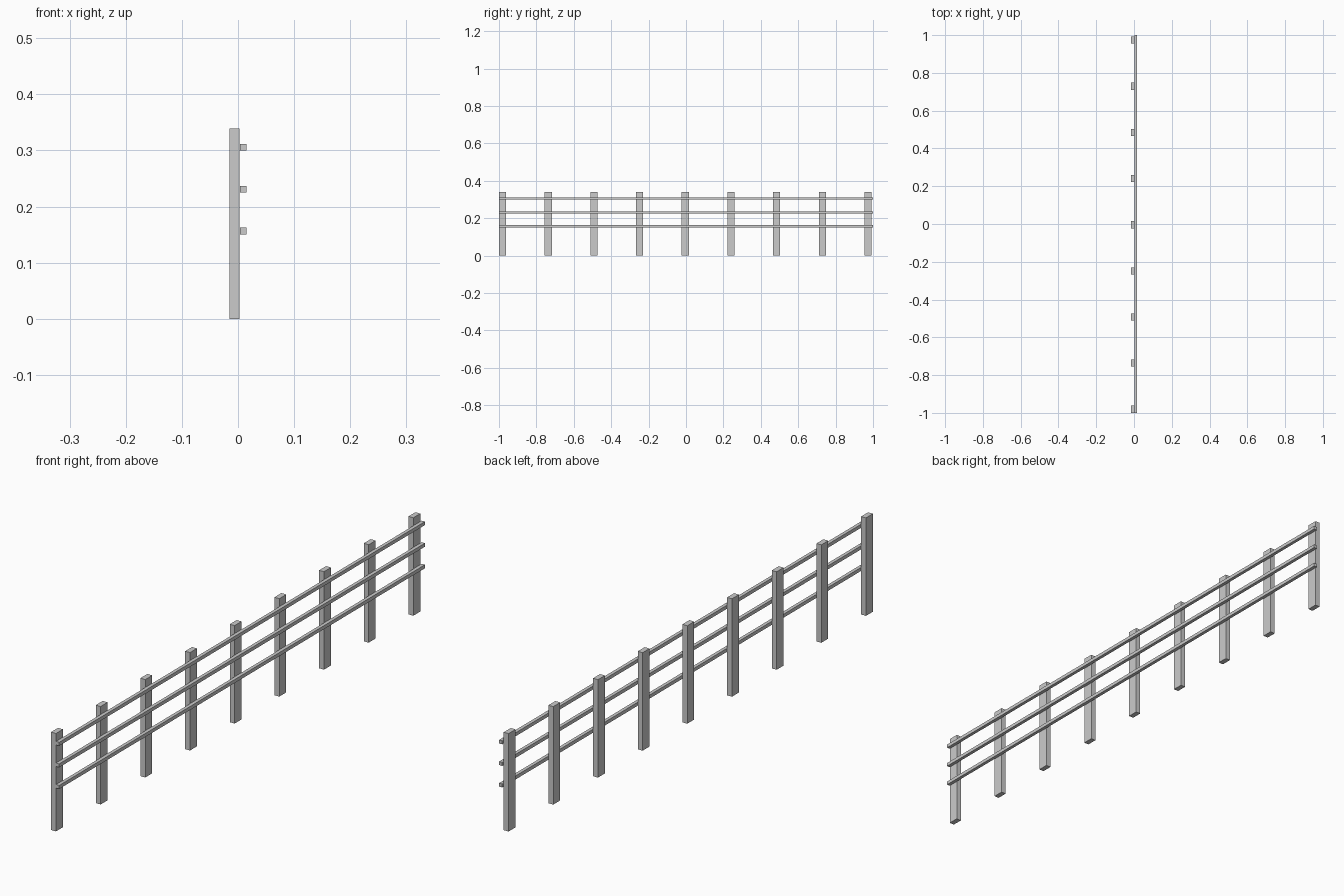
import bpy

if "Cube" in bpy.data.objects:
    bpy.data.objects.remove(bpy.data.objects["Cube"])


def box(name, x, y, z):
    """Box from (min, max) extents on each axis."""
    lo, hi = zip(x, y, z)
    bpy.ops.mesh.primitive_cube_add(size=1, location=[(a + b) / 2 for a, b in zip(lo, hi)])
    ob = bpy.context.object
    ob.name = name
    ob.scale = [b - a for a, b in zip(lo, hi)]
    bpy.ops.object.transform_apply(location=False, rotation=False, scale=True)
    return ob


POSTS, SPACING, FIRST_Y = 9, 0.2443, -0.981
POST_W, POST_H = 0.038, 0.339
RAIL_H = 0.0122

# Upright posts
for i in range(POSTS):
    y = FIRST_Y + i * SPACING
    box(f"post_{i + 1}", (-0.0155, 0.0030),
        (y - POST_W / 2, y + POST_W / 2), (0, POST_H))

# Long horizontal rails fixed to the +x face of the posts
for name, z in (("lower", 0.1563), ("middle", 0.2310), ("upper", 0.3057)):
    box(f"{name}_rail", (0.0035, 0.0155), (-1, 1), (z - RAIL_H / 2, z + RAIL_H / 2))
